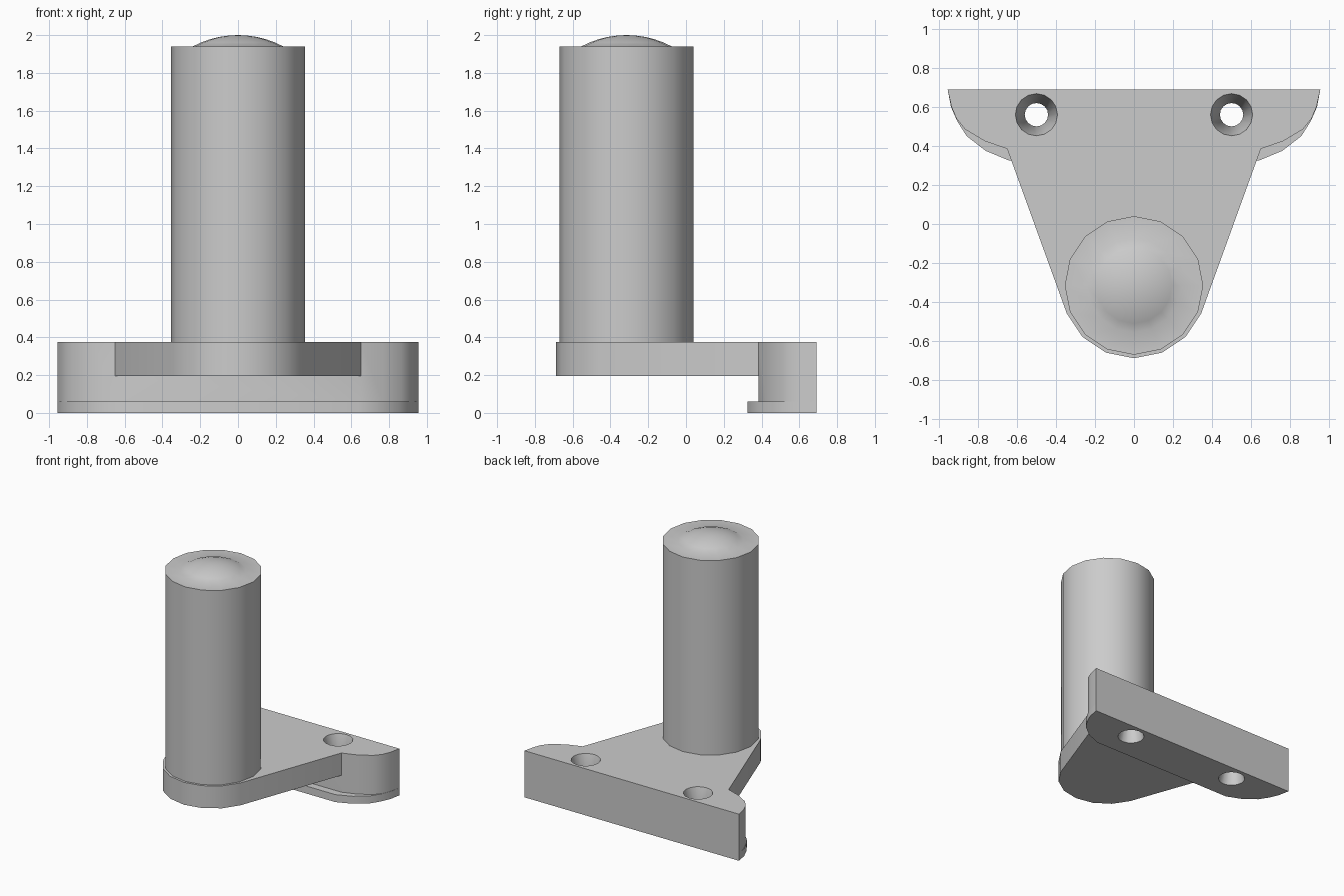
import bpy, bmesh
from math import cos, sin, radians, pi, asin

if "Cube" in bpy.data.objects:
    bpy.data.objects.remove(bpy.data.objects["Cube"])

POST_Y = -0.315


def finish(name, bm):
    bmesh.ops.recalc_face_normals(bm, faces=bm.faces)
    me = bpy.data.meshes.new(name)
    bm.to_mesh(me)
    bm.free()
    ob = bpy.data.objects.new(name, me)
    bpy.context.collection.objects.link(ob)
    return ob


def prism(name, half, z0, z1):
    """Extrude an outline mirrored in x; half runs from back to front at x >= 0."""
    pts = half + [(-x, y) for x, y in reversed(half) if x > 1e-6]
    bm = bmesh.new()
    face = bm.faces.new([bm.verts.new((x, y, z0)) for x, y in pts])
    ext = bmesh.ops.extrude_face_region(bm, geom=[face])
    verts = [v for v in ext["geom"] if isinstance(v, bmesh.types.BMVert)]
    bmesh.ops.translate(bm, verts=verts, vec=(0, 0, z1 - z0))
    return finish(name, bm)


def lathe(name, profile, cx, cy, sides):
    """Revolve (radius, z) points round a vertical axis; r = 0 makes a pole."""
    bm = bmesh.new()
    rings = []
    for r, z in profile:
        n = sides if r > 1e-6 else 1
        rings.append([bm.verts.new((cx + r * cos(2 * pi * i / sides),
                                    cy + r * sin(2 * pi * i / sides), z)) for i in range(n)])
    for a, b in zip(rings, rings[1:]):
        for i in range(sides):
            j = (i + 1) % sides
            if len(b) == 1:
                bm.faces.new((a[i], a[j], b[0]))
            else:
                bm.faces.new((a[i], a[j], b[j], b[i]))
    for ring in (rings[0], rings[-1]):
        if len(ring) > 1:
            bm.faces.new(ring)
    return finish(name, bm)


def boolean(target, tool, op):
    mod = target.modifiers.new(op.lower(), 'BOOLEAN')
    mod.operation = op
    mod.solver = 'EXACT'
    mod.object = tool
    bpy.context.view_layer.objects.active = target
    bpy.ops.object.modifier_apply(modifier=mod.name)
    bpy.data.objects.remove(tool, do_unlink=True)


# Mounting block with rounded ends
bracket = prism("bracket", [(0.955, 0.69), (0.935, 0.60), (0.91, 0.54), (0.865, 0.485),
                            (0.765, 0.425), (0.65, 0.385)], 0.06, 0.375)

# Thin foot flange, slightly proud of the block
flange = prism("foot_flange", [(0.955, 0.69), (0.938, 0.60), (0.905, 0.525), (0.857, 0.45),
                               (0.76, 0.375), (0.64, 0.325)], 0.0, 0.06)
boolean(bracket, flange, 'UNION')

# Tapered arm with a rounded tip, root buried in the block
tip = [(0.373 * cos(radians(-a)), POST_Y + 0.373 * sin(radians(-a))) for a in (22.5, 45, 67.5)]
arm = prism("arm", [(0.60, 0.42), (0.65, 0.385)] + tip + [(0.0, POST_Y - 0.373)], 0.195, 0.375)
boolean(bracket, arm, 'UNION')

# Screw holes, widening at both ends
for x in (-0.5, 0.5):
    hole = lathe("hole_cutter", [(0.102, -0.01), (0.10, 0.0), (0.06, 0.19),
                                 (0.108, 0.375), (0.111, 0.385)], x, 0.56, 16)
    hole.hide_render = True
    boolean(bracket, hole, 'DIFFERENCE')

# Post with a shallow domed end
R = (0.24 ** 2 + 0.06 ** 2) / 0.12
a0 = asin(0.24 / R)
dome = [(R * sin(a0 * k / 5), 2.0 - R + R * cos(a0 * k / 5)) for k in range(5, -1, -1)]
post = lathe("post", [(0.355, 0.375), (0.355, 1.94)] + dome, 0, POST_Y, 16)

# Smooth curved walls, keep hard edges
for ob in (bracket, post):
    bpy.ops.object.select_all(action='DESELECT')
    ob.select_set(True)
    bpy.context.view_layer.objects.active = ob
    bpy.ops.object.shade_smooth_by_angle(angle=radians(30 if ob is post else 28))
